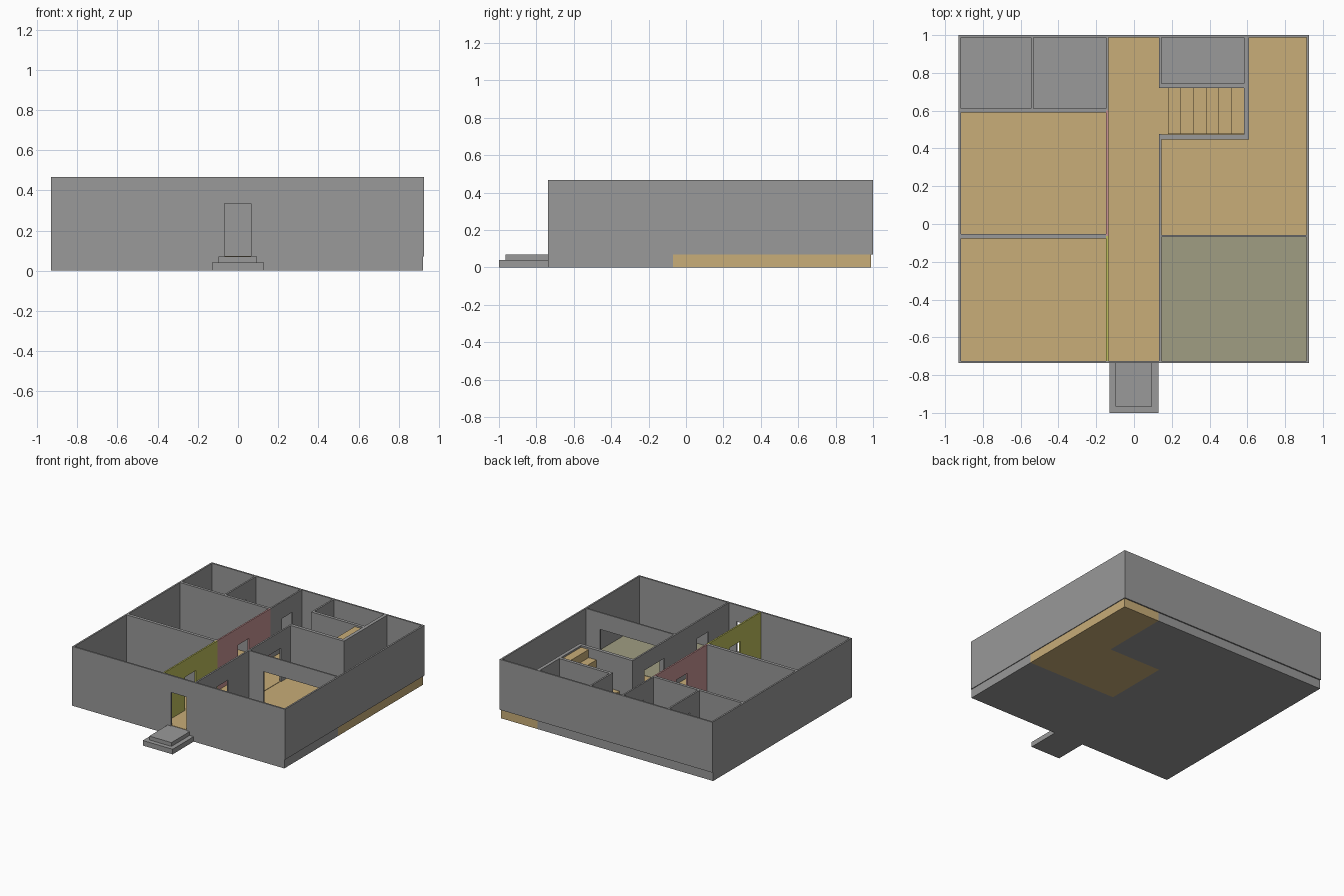
import bpy, bmesh

if "Cube" in bpy.data.objects:
    bpy.data.objects.remove(bpy.data.objects["Cube"])

FLOOR, TOP, DOOR = 0.07, 0.467, 0.335


def material(name, rgb):
    m = bpy.data.materials.new(name)
    m.diffuse_color = (*rgb, 1)
    m.use_nodes = True
    m.node_tree.nodes["Principled BSDF"].inputs["Base Color"].default_value = m.diffuse_color
    return m


GRAY = material("plaster_gray", (0.319, 0.319, 0.319))
TAN = material("wood_tan", (0.578, 0.418, 0.188))
ROSE = material("rose_wall", (0.578, 0.296, 0.296))
OLIVE = material("olive_wall", (0.52, 0.52, 0.11))
SAGE = material("sage_floor", (0.352, 0.337, 0.223))


def prism(name, profile, vec, mat):
    """Extrude a closed 3D polygon along vec."""
    bm = bmesh.new()
    face = bm.faces.new([bm.verts.new(p) for p in profile])
    ext = bmesh.ops.extrude_face_region(bm, geom=[face])
    verts = [g for g in ext["geom"] if isinstance(g, bmesh.types.BMVert)]
    bmesh.ops.translate(bm, vec=vec, verts=verts)
    bmesh.ops.recalc_face_normals(bm, faces=bm.faces)
    me = bpy.data.meshes.new(name)
    bm.to_mesh(me)
    bm.free()
    me.materials.append(mat)
    ob = bpy.data.objects.new(name, me)
    bpy.context.collection.objects.link(ob)
    return ob


def box(name, x0, x1, y0, y1, z0, z1, mat):
    return prism(name, [(x0, y0, z0), (x1, y0, z0), (x1, y1, z0), (x0, y1, z0)],
                 (0, 0, z1 - z0), mat)


def wall(name, x0, x1, y0, y1, doors=(), mat=GRAY):
    """Wall along its longer side, with door notches (start, end)."""
    along_x = (x1 - x0) > (y1 - y0)
    a, b = (x0, x1) if along_x else (y0, y1)
    pts = [(a, FLOOR)]
    for d0, d1 in doors:
        pts += [(d0, FLOOR), (d0, DOOR), (d1, DOOR), (d1, FLOOR)]
    pts += [(b, FLOOR), (b, TOP), (a, TOP)]
    if along_x:
        return prism(name, [(s, y0, z) for s, z in pts], (0, y1 - y0, 0), mat)
    return prism(name, [(x0, s, z) for s, z in pts], (x1 - x0, 0, 0), mat)


# base slab, with the L-shaped tan part on the right
box("base_left", -0.93, 0.14, -0.737, 0.99, 0, FLOOR, GRAY)
box("base_front_right", 0.14, 0.92, -0.737, -0.07, 0, FLOOR, GRAY)
box("base_back_right", 0.14, 0.6, 0.45, 0.99, 0, FLOOR, GRAY)
prism("wood_base", [(0.14, -0.07, 0), (0.92, -0.07, 0), (0.92, 0.99, 0),
                    (0.6, 0.99, 0), (0.6, 0.45, 0), (0.14, 0.45, 0)], (0, 0, FLOOR), TAN)

# thin floor coverings
H = FLOOR + 0.003
box("hall_floor", -0.14, 0.14, -0.73, 0.99, FLOOR, H, TAN)
box("stair_floor", 0.14, 0.585, 0.473, 0.722, FLOOR, H, TAN)
box("front_left_floor", -0.92, -0.14, -0.73, -0.065, FLOOR, H, TAN)
box("middle_left_floor", -0.92, -0.14, -0.06, 0.6, FLOOR, H, TAN)
box("front_right_floor", 0.14, 0.915, -0.73, -0.065, FLOOR, H, SAGE)

# outer walls
T = 0.013
wall("front_wall", -0.93, 0.926, -0.737, -0.737 + T, [(-0.068, 0.065)])
wall("back_wall", -0.93, 0.926, 1 - T, 1)
wall("left_wall", -0.93, -0.93 + T, -0.737 + T, 1 - T)
wall("right_wall", 0.926 - T, 0.926, -0.737 + T, 1 - T)

# hall walls
F, B = -0.737 + T, 1 - T
wall("olive_hall_wall", -0.147, -0.135, F, -0.063, [(-0.47, -0.33)], OLIVE)
wall("rose_hall_wall", -0.147, -0.135, -0.063, 0.6, [(0.19, 0.33)], ROSE)
wall("back_left_hall_wall", -0.147, -0.135, 0.6, B, [(0.74, 0.87)])
wall("right_hall_wall", 0.133, 0.146, F, 0.476, [(-0.47, -0.33), (0.08, 0.33)])
wall("back_right_hall_wall", 0.133, 0.146, 0.72, B, [(0.80, 0.93)])

# room partitions
wall("left_partition_front", -0.917, -0.147, -0.077, -0.052)
wall("left_partition_back", -0.917, -0.147, 0.59, 0.612)
wall("back_room_divider", -0.545, -0.532, 0.612, B, [(0.73, 0.86)])
wall("wide_opening_partition", 0.146, 0.913, -0.07, -0.058, [(0.27, 0.79)])

# stairwell walls
wall("stair_wall_front", 0.146, 0.61, 0.448, 0.475)
wall("stair_wall_back", 0.146, 0.583, 0.72, 0.745)
wall("stair_wall_end", 0.583, 0.61, 0.475, B)

# stairs rising to the right
N, X0, X1, RISE = 6, 0.18, 0.582, 0.064
run = (X1 - X0) / N
profile = [(X0, 0.476, FLOOR)]
for i in range(N):
    z = FLOOR + RISE * (i + 1)
    profile += [(X0 + run * i, 0.476, z), (X0 + run * (i + 1), 0.476, z)]
profile.append((X1, 0.476, FLOOR))
prism("staircase", profile, (0, 0.243, 0), TAN)

# entrance steps
box("lower_step", -0.13, 0.13, -1.0, -0.737, 0, 0.04, GRAY)
box("upper_step", -0.098, 0.095, -0.965, -0.737, 0.04, FLOOR, GRAY)
